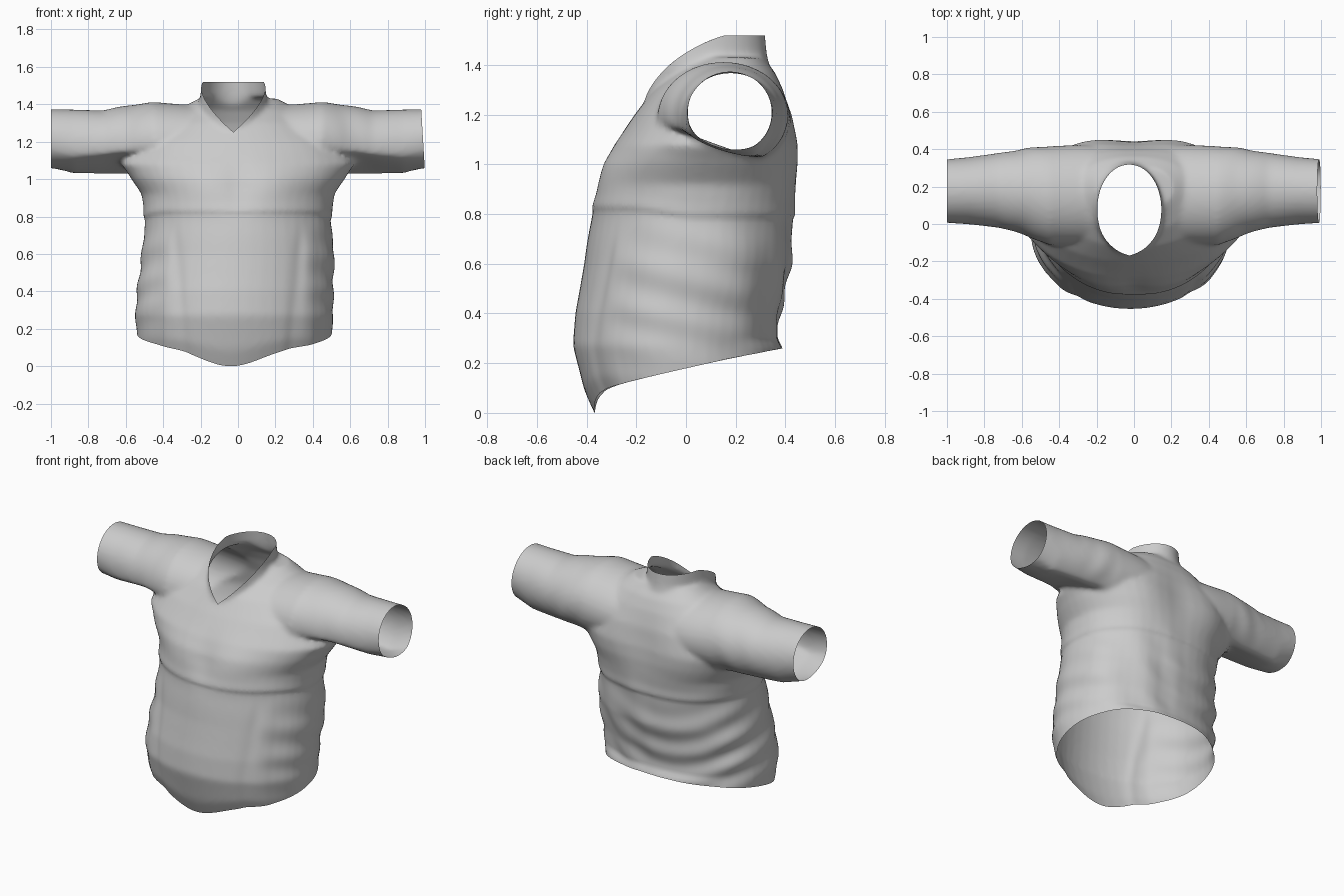
import bpy, bmesh
from math import sin, cos, pi, exp, copysign
from mathutils import Vector

if "Cube" in bpy.data.objects:
    bpy.data.objects.remove(bpy.data.objects["Cube"])

N = 48


def bell(v, c, w):
    return exp(-((v - c) / w) ** 2)


def step(v, c, w):
    t = max(0, min(1, (v - c) / w + 0.5))
    return t * t * (3 - 2 * t)


def spow(v, e):
    return copysign(abs(v) ** e, v)


def loft(bm, rings):
    """Closed solid through a list of point rings."""
    rows = [[bm.verts.new(p) for p in r] for r in rings]
    for a, b in zip(rows, rows[1:]):
        for i in range(N):
            j = (i + 1) % N
            bm.faces.new((a[i], a[j], b[j], b[i]))
    bm.faces.new(rows[0])
    bm.faces.new(rows[-1])


def angles():
    return [2 * pi * i / N for i in range(N)]


def flat_ring(z, front, back, half, cx=0, ef=1.0, eb=0.88):
    """Level ring with separate front and back roundness."""
    cy, ry = (front + back) / 2, (back - front) / 2
    ring = []
    for a in angles():
        e = ef if sin(a) < 0 else eb
        ring.append((cx + half * spow(cos(a), e), cy + ry * spow(sin(a), e), z))
    return ring


def sleeve_ring(s, x, y, z, ry, rz, k):
    """Sleeve section whose underside slopes down to the back by amount k."""
    ring = []
    for a in angles():
        py, pz = y + ry * cos(a), z + rz * sin(a)
        pz += k * max(0, 1.165 - .36 * (py + .1) - pz)
        ring.append((s * x, py, pz))
    return ring


bm = bmesh.new()

# Torso volume: z, front y, back y, half width, centre x
loft(bm, [flat_ring(*r) for r in (
    (-.08, -.34, .37, .50, -.02), (.02, -.38, .372, .51, -.02),
    (.12, -.43, .37, .52, -.02), (.25, -.456, .365, .53, -.02),
    (.4, -.445, .38, .525, -.015), (.6, -.41, .422, .515), (.8, -.385, .437, .50),
    (.92, -.358, .448, .515), (1.0, -.335, .455, .57), (1.08, -.29, .452, .62),
    (1.2, -.207, .43, .56), (1.3, -.13, .395, .42),
    (1.37, -.05, .36, .32), (1.43, .06, .31, .21))])

# Neck volume
loft(bm, [flat_ring(z, f, b, h, -.025, e, 1) for z, f, b, h, e in (
    (1.1, -.12, .33, .17, 1), (1.25, -.165, .34, .185, 1.1),
    (1.38, -.16, .34, .19, 1.1), (1.45, -.15, .325, .175, 1),
    (1.62, -.13, .31, .163, 1))])

# Sleeve volumes: x, centre y, centre z, radius y, radius z, underside slope
for s in (-1, 1):
    loft(bm, [sleeve_ring(s, *r) for r in (
        (.2, .15, 1.18, .26, .21, 1), (.45, .15, 1.19, .265, .222, 1),
        (.58, .172, 1.193, .232, .204, 1), (.72, .18, 1.18, .2, .187, .9),
        (.88, .178, 1.185, .18, .187, .7), (1.06, .175, 1.22, .165, .155, .3))])

bmesh.ops.recalc_face_normals(bm, faces=bm.faces)
me = bpy.data.meshes.new("shirt")
bm.to_mesh(me)
bm.free()
shirt = bpy.data.objects.new("shirt", me)
bpy.context.collection.objects.link(shirt)

# Fuse the volumes into one skin
m = shirt.modifiers.new("fuse", 'REMESH')
m.mode = 'VOXEL'
m.voxel_size = 0.014
m = shirt.modifiers.new("soften", 'SMOOTH')
m.factor = 0.5
m.iterations = 9
fused = bpy.data.meshes.new_from_object(
    shirt.evaluated_get(bpy.context.evaluated_depsgraph_get()))
shirt.modifiers.clear()
shirt.data = fused

bm = bmesh.new()
bm.from_mesh(fused)


def cut(co, no, region):
    """Open the skin on the outer side of a plane, within a region."""
    co, no = Vector(co), Vector(no).normalized()
    faces = [f for f in bm.faces if region(f.calc_center_median())]
    geom = list({v for f in faces for v in f.verts}) + \
        list({e for f in faces for e in f.edges}) + faces
    bmesh.ops.bisect_plane(bm, geom=geom, plane_co=co, plane_no=no, dist=1e-5)
    gone = []
    for f in bm.faces:
        c = f.calc_center_median()
        if region(c) and (c - co).dot(no) > 0:
            gone.append(f)
    bmesh.ops.delete(bm, geom=gone, context='FACES')


# Cuffs, hem and collar openings
cut((-1, 0, 1.2), (-1, 0, 0), lambda c: c.x < -.8)
cut((.99, 0, 1.2), (1, 0, .06), lambda c: c.x > .8)
cut((0, 0, .15), (0, .24, -1), lambda c: c.z < .5)
cut((0, 0, 1.518), (0, 0, 1), lambda c: c.z > 1.4)
for s in (-1, 1):
    cut((-.025, -.16, 1.255), (-.75 * s, -.45, 1),
        lambda c: 0 <= s * (c.x + .025) < .21 and c.z > 1.2 and c.y < .25)


def fold(p):
    """Cloth relief measured along the surface normal."""
    x, y, z = p
    body = 1 - step(z, .95, .2)
    front, back = step(-y, .1, .3), step(y, .12, .25)
    side = step(abs(x), .4, .15)
    seam = .79 + .03 * front
    d = -.006 * (1 - step(z, seam, .02)) * bell(z, seam - .02, .09)
    d += .003 * bell(z, seam + .02, .03)
    # bust and shoulder blades
    d += front * .012 * (bell(abs(x), .2, .13) - bell(x, 0, .08)) * bell(z, .96, .12)
    d += back * .014 * (bell(abs(x), .27, .14) - bell(x, 0, .12)) * bell(z, 1.08, .2)
    low = 1 - step(z, .7, .2)
    # long front panel folds
    d -= front * low * .005 * bell(abs(x), .31 + .08 * (z - .4), .03)
    d += front * low * .006 * bell(abs(x), .38, .04)
    # swooping back drapes
    arc = z - .9 * (x + .2) ** 2 + .15 * x
    d += back * body * .007 * sin(arc * 36) * step(-x, -.15, .5) * bell(z, .45, .28)
    d += back * body * .006 * sin((x - .3 * z) * 26) * step(x, .0, .3) * bell(z, .5, .3)
    # bunched sides
    d += side * body * .005 * sin(z * 34 + 9 * y + (2 if x > 0 else 0)) * bell(z, .48, .28)
    # sleeve wrinkles
    d += .003 * sin(abs(x) * 30 + z * 14) * bell(abs(x), .58, .12) * step(z, 1.05, .1)
    return d


bm.normal_update()
moves = [(v, v.normal * fold(v.co)) for v in bm.verts]
for v, d in moves:
    v.co += d
    # front hem dips to a point, back hem kicks out
    if v.co.z < .3:
        k = 1 - step(v.co.z, .15, .26)
        f = k * step(-v.co.y, .25, .3) * bell(v.co.x, -.04, .22)
        v.co.z -= .09 * f
        v.co.y += .03 * f
        v.co.y += .02 * step(v.co.y, .25, .2) * (1 - step(v.co.z, .26, .06))
low = min(v.co.z for v in bm.verts)
for v in bm.verts:
    v.co.z -= low * (1 - step(v.co.z, .3, .4))
for f in bm.faces:
    f.smooth = True
bm.to_mesh(fused)
bm.free()
